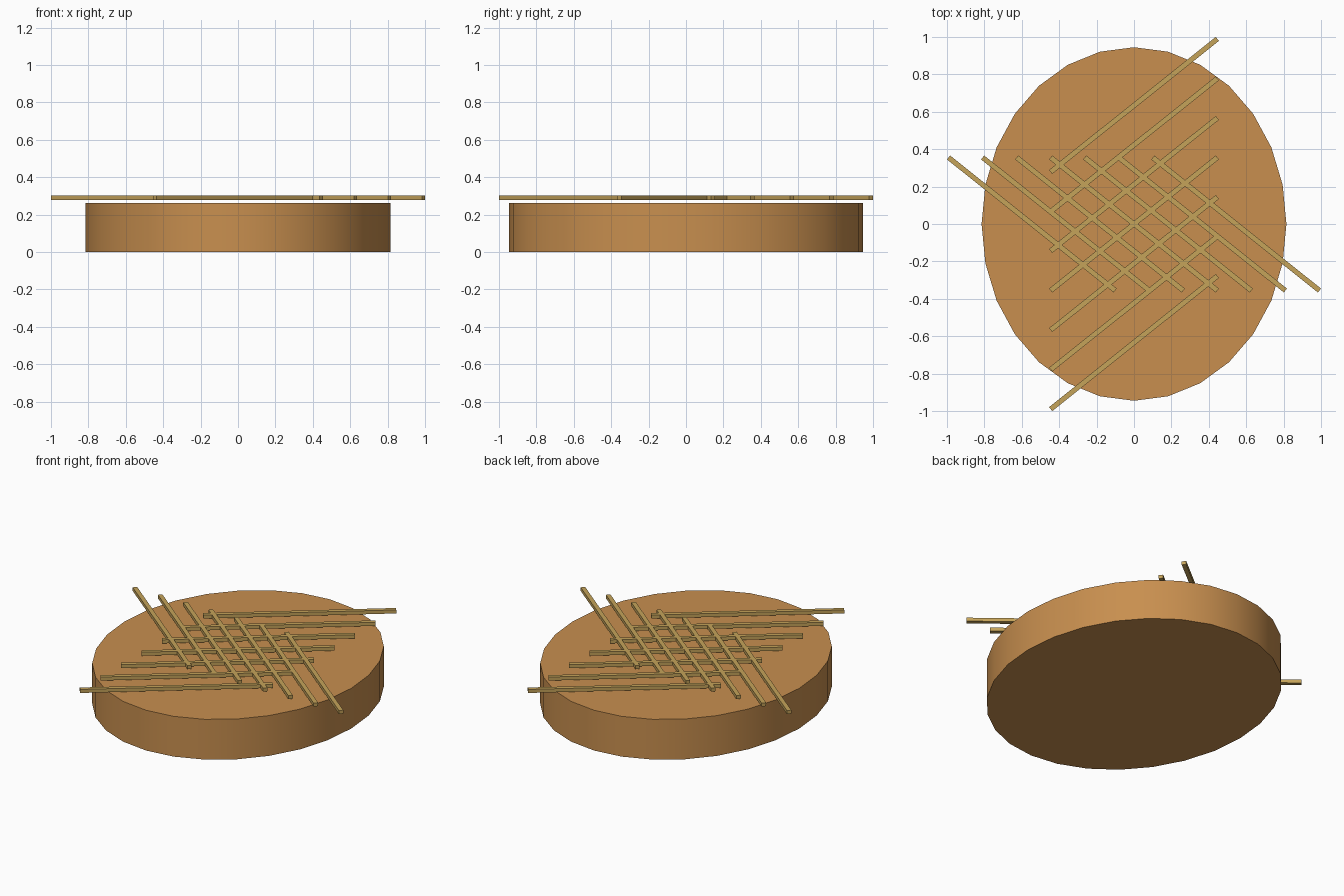
import bpy, math

if "Cube" in bpy.data.objects:
    bpy.data.objects.remove(bpy.data.objects["Cube"])

RX, RY, DISC_H = 0.815, 0.945, 0.262
ANGLE = math.radians(38.6)
LENGTH, WIDTH, THICK = 1.14, 0.027, 0.023
ROD_Z = 0.29


def material(name, rgb):
    m = bpy.data.materials.new(name)
    m.diffuse_color = (*rgb, 1)
    m.use_nodes = True
    m.node_tree.nodes["Principled BSDF"].inputs["Base Color"].default_value = m.diffuse_color
    return m


crust = material("baked crust brown", (0.578, 0.275, 0.078))
straw = material("straw tan", (0.558, 0.366, 0.102))

# Oval base: 28-sided, smooth around the rim
bpy.ops.mesh.primitive_cylinder_add(vertices=28, radius=1, depth=DISC_H,
                                    location=(0, 0, DISC_H / 2))
base = bpy.context.object
base.name = "oval_base"
base.scale = (RX, RY, 1)
bpy.ops.object.transform_apply(location=False, rotation=False, scale=True)
base.data.materials.append(crust)
bpy.ops.object.shade_smooth_by_angle(angle=math.radians(30))


# Lattice strip: a thin square bar lying flat
def strip(name, x, y, angle):
    bpy.ops.mesh.primitive_cube_add(size=1, location=(x, y, ROD_Z),
                                    rotation=(0, 0, angle))
    ob = bpy.context.object
    ob.name = name
    ob.scale = (LENGTH, WIDTH, THICK)
    bpy.ops.object.transform_apply(location=False, rotation=False, scale=True)
    ob.data.materials.append(straw)


# Seven rising strips stacked along y, seven falling strips spread along x
for i in range(-3, 4):
    strip(f"rising_strip_{i + 4}", 0, i * 0.2113, ANGLE)
    strip(f"falling_strip_{i + 4}", i * 0.182, 0, -ANGLE)
